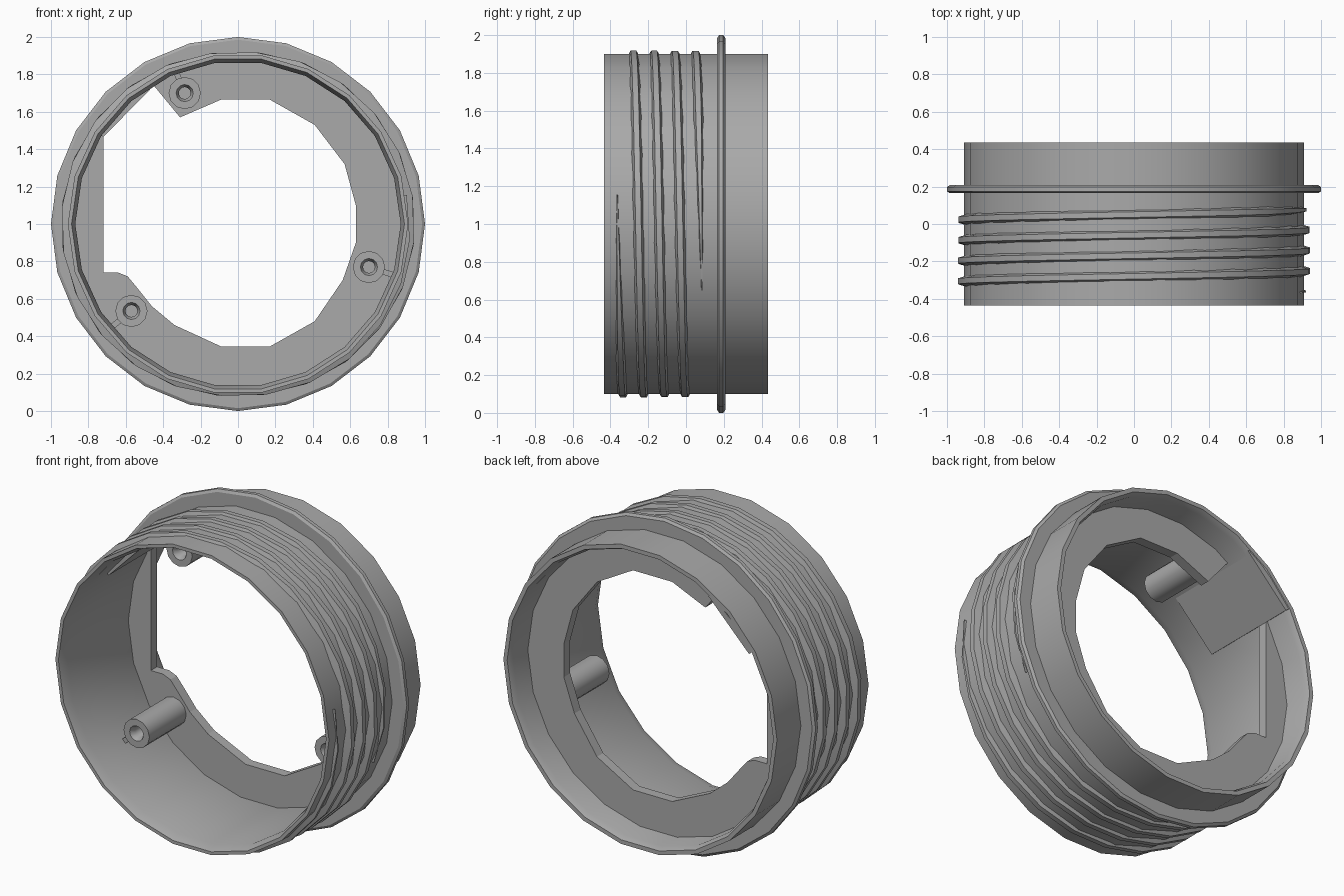
import bpy, bmesh, math

cube = bpy.data.objects.get("Cube")
if cube:
    bpy.data.objects.remove(cube, do_unlink=True)

grey = bpy.data.materials.new("plain grey")
grey.use_nodes = True
colour = (0.4, 0.4, 0.4, 1)
grey.diffuse_color = colour
grey.node_tree.nodes["Principled BSDF"].inputs["Base Color"].default_value = colour
MID = 1.0  # height of the ring axis


def finish(name, bm, smooth=None):
    bmesh.ops.remove_doubles(bm, verts=bm.verts, dist=0.0001)
    bmesh.ops.recalc_face_normals(bm, faces=bm.faces)
    mesh = bpy.data.meshes.new(name)
    bm.to_mesh(mesh)
    bm.free()
    mesh.materials.append(grey)
    obj = bpy.data.objects.new(name, mesh)
    bpy.context.collection.objects.link(obj)
    if smooth:
        bpy.ops.object.select_all(action='DESELECT')
        obj.select_set(True)
        bpy.context.view_layer.objects.active = obj
        bpy.ops.object.shade_smooth_by_angle(angle=math.radians(smooth))
    return obj


def lathe(name, profile, sides, x=0, z=MID, closed=True, smooth=25):
    """Spin a (radius, y) profile around an axis along y."""
    bm = bmesh.new()
    rings = []
    for i in range(sides):
        a = math.tau * i / sides
        rings.append([bm.verts.new((x + r * math.cos(a), y, z + r * math.sin(a)))
                      for r, y in profile])
    n = len(profile)
    for i in range(sides):
        p, q = rings[i], rings[(i + 1) % sides]
        for j in range(n if closed else n - 1):
            k = (j + 1) % n
            bm.faces.new((p[j], p[k], q[k], q[j]))
    return finish(name, bm, smooth)


def plate(name, outline, y0, y1):
    """Extrude an (x, z) outline along y."""
    bm = bmesh.new()
    face = bm.faces.new([bm.verts.new((x, y0, z)) for x, z in outline])
    out = bmesh.ops.extrude_face_region(bm, geom=[face])
    verts = [v for v in out["geom"] if isinstance(v, bmesh.types.BMVert)]
    bmesh.ops.translate(bm, verts=verts, vec=(0, y1 - y0, 0))
    return finish(name, bm)


# Main wall with slightly bevelled mouths
lathe("ring_wall", [(0.91, -0.435), (0.91, 0.435), (0.885, 0.435), (0.87, 0.40),
                    (0.87, -0.38), (0.89, -0.435)], 22)

# Rounded stop flange
lathe("stop_flange", [(0.89, 0.165), (0.985, 0.165), (1.0, 0.175), (1.0, 0.197),
                      (0.985, 0.208), (0.89, 0.208)], 24)

# Raised screw thread, low at the top and bottom and tapered at both ends
bm = bmesh.new()
START, TURNS, PITCH, STEPS = 0.17, 4.09, 0.11, 98
previous = None
for i in range(STEPS + 1):
    t = TURNS * i / STEPS
    a = START - math.tau * t
    # the helix runs down the left side and up the right side
    y = -0.365 + PITCH * t
    ends = min(1, 0.15 + min(i, STEPS - i) / 5)
    crest = 0.91 + ends * (0.01 + 0.026 * abs(math.cos(a)))
    ring = []
    for r, dy in ((0.895, -0.03), (crest, -0.015), (crest, 0.015), (0.895, 0.03)):
        ring.append(bm.verts.new((r * math.cos(a), y + dy * ends, MID + r * math.sin(a))))
    if previous:
        for j in range(4):
            k = (j + 1) % 4
            bm.faces.new((previous[j], previous[k], ring[k], ring[j]))
    else:
        bm.faces.new(ring)
    previous = ring
bm.faces.new(previous)
finish("screw_thread", bm, 25)

# Inner shelf: broad crescent with a gap at the upper right
SHELF_FRONT, SHELF_BACK = 0.20, 0.26
inner = [(-0.72, 1.47), (-0.72, 0.74), (-0.64, 0.74), (-0.59, 0.72), (-0.54, 0.66),
         (-0.46, 0.56), (-0.34, 0.46), (-0.09, 0.345), (0.17, 0.345), (0.41, 0.48),
         (0.56, 0.70), (0.63, 0.90), (0.63, 1.10), (0.57, 1.32), (0.41, 1.53),
         (0.17, 1.665), (-0.09, 1.665), (-0.31, 1.57), (-0.45, 1.74)]
outer = []
for i in range(23):
    a = math.radians(121 - (121 + 213) * i / 22)
    outer.append((0.885 * math.cos(a), MID + 0.885 * math.sin(a)))
plate("inner_shelf", inner + outer, SHELF_FRONT, SHELF_BACK)

# Flat pad across the shelf gap
plate("gap_pad", [(-0.45, 1.74), (-0.72, 1.465), (-0.745, 1.485), (-0.61, 1.63),
                  (-0.47, 1.755)], -0.20, 0.43)

# Screw bosses, each tied to the wall by a short rib
for name, x, z in (("upper", -0.285, 1.70), ("left", 0.70, 0.77), ("lower", -0.57, 0.535)):
    lathe(name + "_screw_boss",
          [(0.086, SHELF_FRONT + 0.02), (0.086, -0.15), (0.046, -0.15), (0.032, -0.12),
           (0.032, 0.12), (0, 0.12)], 12, x, z, closed=False, smooth=35)
    d = math.hypot(x, z - MID)
    ux, uz = x / d, (z - MID) / d
    w = 0.015
    plate(name + "_boss_rib",
          [(ux * r - uz * s, MID + uz * r + ux * s)
           for r, s in ((d + 0.075, -w), (0.88, -w), (0.88, w), (d + 0.075, w))],
          -0.13, SHELF_FRONT + 0.02)
